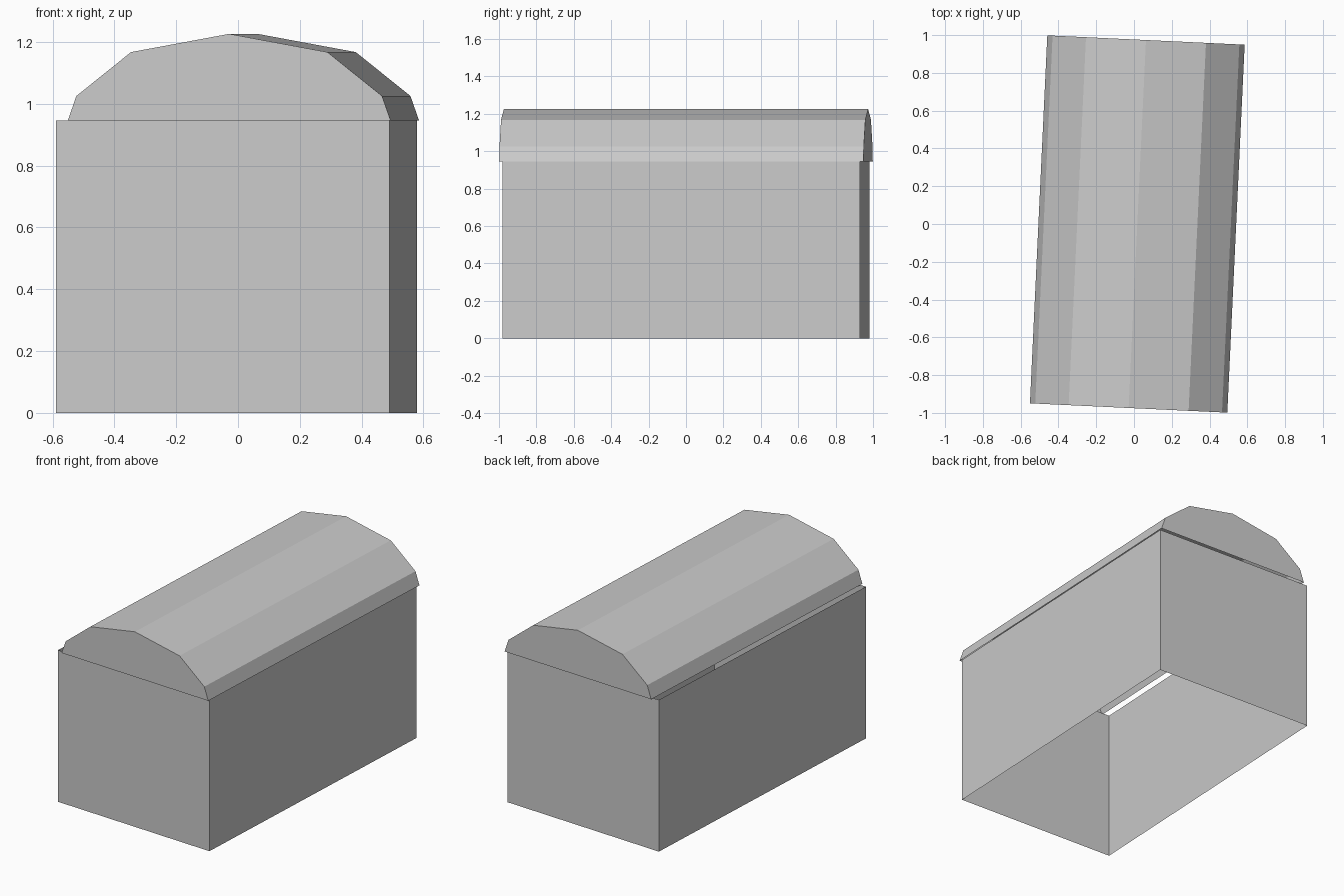
import bpy
import bmesh
from math import radians
from mathutils import Matrix

cube = bpy.data.objects.get("Cube")
if cube:
    bpy.data.objects.remove(cube, do_unlink=True)

TURN = radians(-2.7)
WALL_TOP = 0.945

grey = bpy.data.materials.new("plain_grey")
grey.use_nodes = True
grey.diffuse_color = (0.6, 0.6, 0.6, 1)
grey.node_tree.nodes["Principled BSDF"].inputs["Base Color"].default_value = grey.diffuse_color


def add_part(name, profile, length, x, open_when):
    """Extrude an x-z profile along y, then remove the faces that are open."""
    bm = bmesh.new()
    verts = [bm.verts.new((px, -length / 2, pz)) for px, pz in profile]
    front = bm.faces.new(verts)
    grown = bmesh.ops.extrude_face_region(bm, geom=[front], use_keep_orig=True)["geom"]
    bmesh.ops.translate(bm, vec=(0, length, 0),
                        verts=[g for g in grown if isinstance(g, bmesh.types.BMVert)])
    bmesh.ops.recalc_face_normals(bm, faces=bm.faces)
    bm.normal_update()
    bmesh.ops.delete(bm, geom=[f for f in bm.faces if open_when(f.normal)],
                     context='FACES_ONLY')
    mesh = bpy.data.meshes.new(name)
    bm.to_mesh(mesh)
    bm.free()
    mesh.materials.append(grey)
    part = bpy.data.objects.new(name, mesh)
    part.matrix_world = Matrix.Translation((x, 0, 0)) @ Matrix.Rotation(TURN, 4, 'Z')
    bpy.context.collection.objects.link(part)
    return part


# Chest walls: thin shell, open at the top and bottom
half = 0.54
add_part("chest_walls",
         [(-half, 0), (half, 0), (half, WALL_TOP), (-half, WALL_TOP)],
         1.912, -0.005, lambda n: abs(n.z) > 0.9)

# Arched lid: faceted shell with end caps, open underneath
right_side = [(0.523, WALL_TOP), (0.495, 1.025), (0.318, 1.167)]
left_side = [(-px, pz) for px, pz in reversed(right_side)]
add_part("arched_lid", right_side + [(0, 1.226)] + left_side,
         1.95, 0.0175, lambda n: n.z < -0.9)
